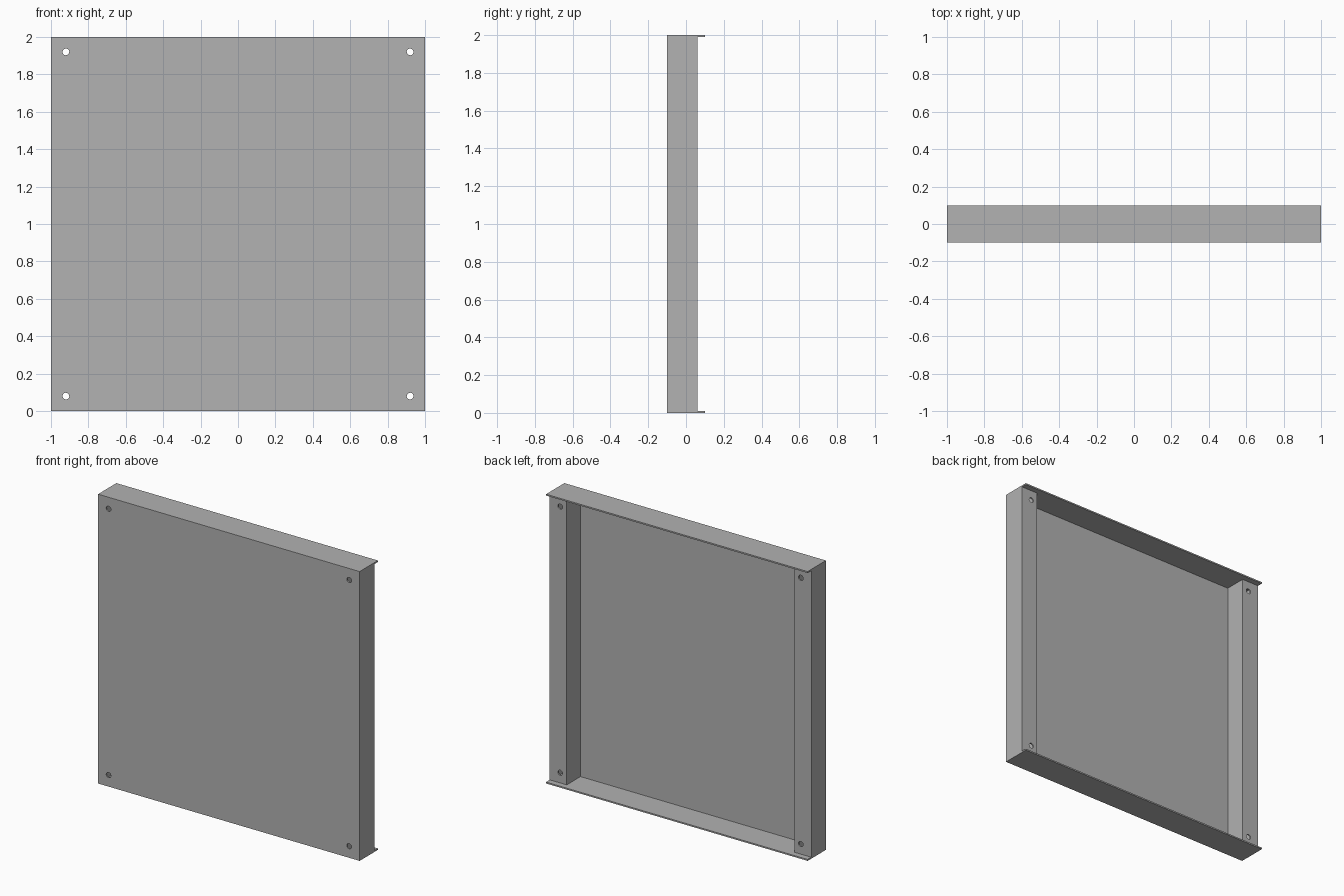
import bpy, bmesh
from mathutils import Matrix

cube = bpy.data.objects.get("Cube")
if cube:
    bpy.data.objects.remove(cube, do_unlink=True)

T = 0.01                      # sheet thickness
FRONT, RAIL_BACK, LIP_BACK = -0.1, 0.06, 0.1
RAIL_IN = 0.87                # inner edge of the side rails

grey = bpy.data.materials.new("sheet_grey")
grey.use_nodes = True
colour = (0.445, 0.445, 0.445, 1)
grey.diffuse_color = colour
grey.node_tree.nodes["Principled BSDF"].inputs["Base Color"].default_value = colour


def make_object(name, bm):
    bmesh.ops.recalc_face_normals(bm, faces=bm.faces)
    mesh = bpy.data.meshes.new(name)
    bm.to_mesh(mesh)
    bm.free()
    mesh.materials.append(grey)
    obj = bpy.data.objects.new(name, mesh)
    bpy.context.collection.objects.link(obj)
    return obj


# Folded panel: front sheet, sides, back strips and inner returns in one profile
half = [(1, FRONT), (1, RAIL_BACK), (RAIL_IN, RAIL_BACK), (RAIL_IN, FRONT + T + 0.001),
        (RAIL_IN + T, FRONT + T + 0.001), (RAIL_IN + T, RAIL_BACK - T),
        (1 - T, RAIL_BACK - T), (1 - T, FRONT + T)]
outline = half + [(-x, y) for x, y in reversed(half)]
bm = bmesh.new()
face = bm.faces.new([bm.verts.new((x, y, T)) for x, y in outline])
swept = bmesh.ops.extrude_face_region(bm, geom=[face])["geom"]
bmesh.ops.translate(bm, vec=(0, 0, 2 - 2 * T),
                    verts=[v for v in swept if isinstance(v, bmesh.types.BMVert)])
panel = make_object("folded_panel", bm)

# Mounting holes through the front sheet and back strips
bm = bmesh.new()
for x in (-0.92, 0.92):
    for z in (0.08, 1.92):
        place = Matrix.Translation((x, 0, z)) @ Matrix.Rotation(1.5707963, 4, "X")
        bmesh.ops.create_cone(bm, cap_ends=True, segments=24, radius1=0.018,
                              radius2=0.018, depth=0.5, matrix=place)
cutter = make_object("hole_cutter", bm)
cutter.hide_render = True
cut = panel.modifiers.new("mounting_holes", "BOOLEAN")
cut.operation, cut.solver, cut.object = "DIFFERENCE", "EXACT", cutter
bpy.context.view_layer.objects.active = panel
bpy.ops.object.modifier_apply(modifier=cut.name)
bpy.data.objects.remove(cutter, do_unlink=True)

# Top and bottom flanges, reaching past the rails at the back
for name, z in (("bottom_flange", T / 2), ("top_flange", 2 - T / 2)):
    bm = bmesh.new()
    bmesh.ops.create_cube(bm, size=1)
    bmesh.ops.scale(bm, vec=(2, LIP_BACK - FRONT, T), verts=bm.verts)
    bmesh.ops.translate(bm, vec=(0, 0, z), verts=bm.verts)
    make_object(name, bm)
